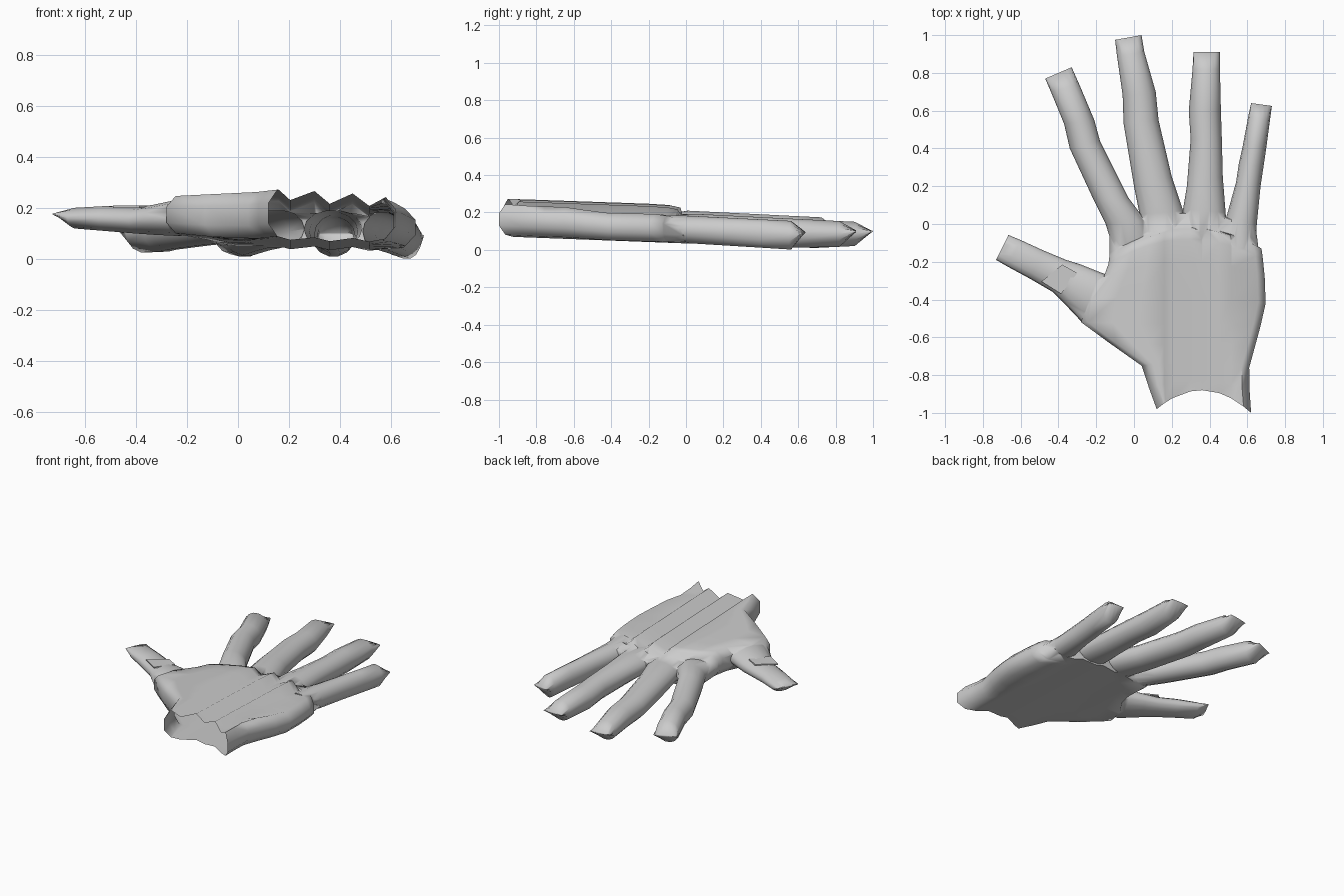
import bpy, bmesh, math

if "Cube" in bpy.data.objects:
    bpy.data.objects.remove(bpy.data.objects["Cube"])

skin = bpy.data.materials.new("light_grey")
skin.diffuse_color = (0.6, 0.6, 0.6, 1)
skin.use_nodes = True
skin.node_tree.nodes["Principled BSDF"].inputs["Base Color"].default_value = skin.diffuse_color


def activate(ob):
    bpy.ops.object.select_all(action='DESELECT')
    ob.select_set(True)
    bpy.context.view_layer.objects.active = ob


def loft(name, rings, strip_cap=0):
    """Bridge equal rings of points into one closed shell."""
    bm = bmesh.new()
    vr = [[bm.verts.new(p) for p in r] for r in rings]
    n = len(rings[0])
    for a, b in zip(vr, vr[1:]):
        for i in range(n):
            j = (i + 1) % n
            bm.faces.new((a[i], a[j], b[j], b[i]))
    for r in (vr[0], vr[-1]):
        if strip_cap:                    # upright strips follow the curved wrist
            k = strip_cap
            low = [r[2 * k + 1 - i] for i in range(k)]
            for i in range(k - 1):
                bm.faces.new((r[i], r[i + 1], low[i + 1], low[i]))
            bm.faces.new((r[k - 1], r[k], r[k + 1], low[-1]))
            bm.faces.new((low[0], r[-2], r[-1], r[0]))
        else:
            bm.faces.new(r)
    bmesh.ops.recalc_face_normals(bm, faces=bm.faces)
    me = bpy.data.meshes.new(name)
    bm.to_mesh(me)
    bm.free()
    me.materials.append(skin)
    ob = bpy.data.objects.new(name, me)
    bpy.context.collection.objects.link(ob)
    return ob


def oval(lx, ly, rx, ry, zb, zt, sides=14):
    """Upright oval ring between a left and a right outline point."""
    pts = []
    for i in range(sides):
        a = 2 * math.pi * i / sides
        k = (1 + math.cos(a)) / 2
        pts.append((lx + (rx - lx) * k, ly + (ry - ly) * k,
                    (zb + zt) / 2 + (zt - zb) / 2 * math.sin(a)))
    return pts


# fingers: outline pairs (left x, y, right x, y) from base to tip, height offset
fingers = {
    "index_finger": (0.015, [(-.11, -.13, .10, -.12), (-.15, 0, .06, .02), (-.21, .12, -.03, .14),
                             (-.34, .40, -.18, .44), (-.37, .53, -.21, .55), (-.44, .70, -.29, .74),
                             (-.47, .77, -.33, .83)]),
    "middle_finger": (0.0, [(.03, -.12, .28, -.12), (.03, .05, .26, .07), (0, .20, .20, .25),
                            (-.055, .53, .13, .55), (-.06, .68, .115, .70), (-.09, .89, .055, .91),
                            (-.10, .975, .04, 1)]),
    "ring_finger": (0.0, [(.25, -.12, .50, -.12), (.26, .08, .485, .06), (.28, .20, .47, .25),
                          (.30, .45, .465, .45), (.29, .60, .46, .60), (.31, .82, .455, .82),
                          (.315, .91, .455, .91)]),
    "little_finger": (-0.012, [(.48, -.13, .645, -.14), (.49, .04, .65, 0), (.54, .22, .67, .20),
                               (.555, .32, .685, .30), (.575, .41, .70, .40), (.605, .57, .72, .55),
                               (.62, .64, .73, .625)]),
}
digits = []
for name, (dz, secs) in fingers.items():
    rings = []
    for i, s in enumerate(secs):
        y = (s[1] + s[3]) / 2
        zb = .047 - .062 * min(y, .65) + .05 * max(0, y - .65) + dz
        zt = .197 - .05 * y + dz
        if i == 0:                      # root tucked inside the palm
            zb, zt = .075, .19
        if i == len(secs) - 1:          # fingertip closes to a flat wedge
            zm = .1 + dz / 2
            zb, zt = zm - .004, zm + .004
        rings.append(oval(*s, zb, zt))
    digits.append(loft(name, rings))

# thumb
thumb = [(-.14, -.54, -.08, -.29, .11, .22), (-.28, -.515, -.18, -.255, .09, .235),
         (-.37, -.42, -.28, -.215, .095, .215), (-.43, -.36, -.36, -.19, .10, .205),
         (-.55, -.29, -.48, -.14, .11, .21), (-.67, -.225, -.60, -.085, .12, .203),
         (-.73, -.19, -.665, -.058, .173, .183)]
digits.append(loft("thumb", [oval(*s) for s in thumb]))

# palm: lengthwise folds across x, then rows from wrist to finger webs
folds = [(-.25, .265), (.16, .275), (.205, .235), (.30, .272), (.36, .222),
         (.45, .262), (.515, .212), (.585, .248), (.70, .20)]


def fold_height(x):
    for (x0, z0), (x1, z1) in zip(folds, folds[1:]):
        if x <= x1:
            return z0 + (z1 - z0) * max(0, (x - x0) / (x1 - x0))
    return folds[-1][1]


# left x, y, right x, y, arch, top (<= 0: drop below folds), bottom (0: sloped)
rows = [(.12, -.98, .62, -1.0, .11, 0, 0), (.08, -.87, .612, -.88, .05, 0, 0),
        (.04, -.75, .61, -.76, .02, 0, 0), (-.13, -.63, .64, -.65, 0, 0, 0),
        (-.28, -.52, .67, -.54, 0, 0, 0), (-.25, -.40, .697, -.42, .03, 0, 0),
        (-.16, -.28, .692, -.28, .08, 0, 0), (-.135, -.21, .683, -.19, .12, -.003, 0),
        (-.13, -.17, .675, -.13, .12, -.012, 0), (-.13, -.155, .658, -.12, .12, .18, 0),
        (-.13, -.03, .645, -.02, .08, .165, 0), (-.10, .0, .62, .0, .06, .13, .09)]
INSET_L, INSET_R = .035, .04


def row_y(row, x):
    lx, ly, rx, ry, arch = row[:5]
    t = (x - lx) / (rx - lx)
    return ly + (ry - ly) * t + arch * 4 * t * (1 - t)


def top_at(row, x):
    if row[5] > 0:
        return row[5]
    return fold_height(x) - .035 * (row_y(row, x) + 1) + row[5]


def bottom_at(row, x):
    ridge = (fold_height(x) - .25) * .3
    return row[6] or .084 - .038 * (row_y(row, x) + 1) + ridge + max(0, -x) * .13


def wall(row, x, x_in, steps):
    zb, zt = bottom_at(row, x_in), top_at(row, x_in)
    return [(x, row_y(row, x), zb + (zt - zb) * k) for k in steps]


rings = []
for row in rows:
    a, b = row[0] + INSET_L, row[2] - INSET_R
    m = max(.16, a + .01)
    xs = [a, a + (m - a) * .33, a + (m - a) * .67, m] + [x for x, _ in folds[2:7]] + [b]
    up = [(x, row_y(row, x), top_at(row, x)) for x in xs]
    low = [(x, row_y(row, x), bottom_at(row, x)) for x in reversed(xs)]
    rings.append(up + wall(row, row[2], b, (.7, .3)) + low + wall(row, row[0], a, (.28, .72)))
palm = loft("palm", rings, strip_cap=10)

# fuse the digits into the palm as one skin
activate(palm)
for d in digits:
    mod = palm.modifiers.new("fuse", 'BOOLEAN')
    mod.operation, mod.solver, mod.object = 'UNION', 'EXACT', d
    bpy.ops.object.modifier_apply(modifier=mod.name)
    bpy.data.objects.remove(d)
palm.name = "hand"

# open the hollow wrist
bm = bmesh.new()
bm.from_mesh(palm.data)
cap = [f for f in bm.faces
       if all(v.co.y < -.8 and abs(v.co.y - row_y(rows[0], v.co.x)) < 1e-3 for v in f.verts)]
bmesh.ops.delete(bm, geom=cap, context='FACES')
bm.to_mesh(palm.data)
bm.free()
activate(palm)
bpy.ops.object.shade_smooth_by_angle(angle=math.radians(75))

# flat crease pad on the thumb
pad = [(-.38, -.215), (-.30, -.26), (-.386, -.37), (-.49, -.305)]
loft("thumb_pad", [[(x, y, z) for x, y in pad] for z in (.202, .2105)])
